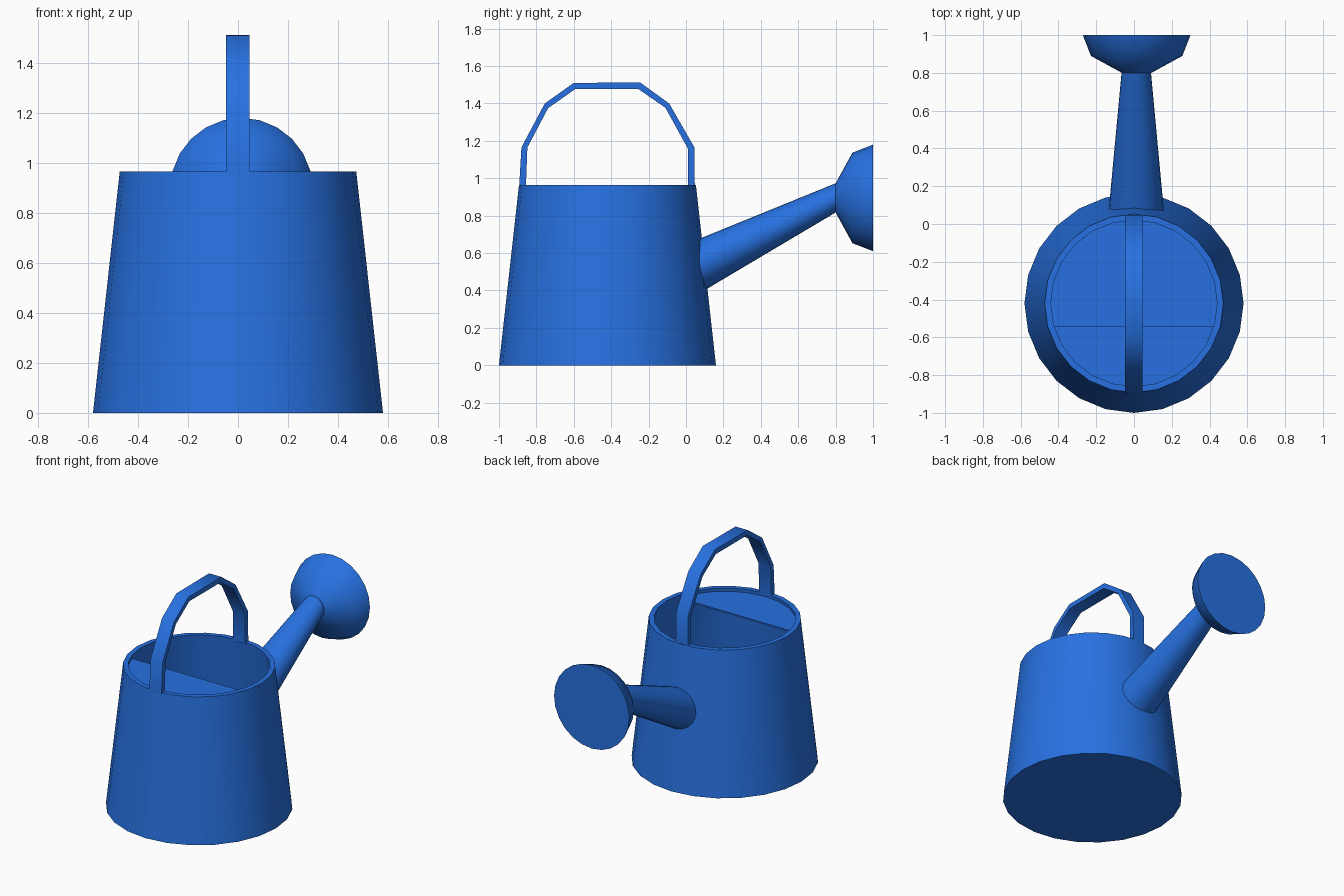
import bpy, bmesh, math
from mathutils import Vector

if "Cube" in bpy.data.objects:
    bpy.data.objects.remove(bpy.data.objects["Cube"])

blue = bpy.data.materials.new("blue_paint")
blue.diffuse_color = (0.02, 0.165, 0.75, 1)
blue.use_nodes = True
blue.node_tree.nodes["Principled BSDF"].inputs["Base Color"].default_value = blue.diffuse_color
BODY_Y = -0.42
SIDES = 24


def finish(bm, name, angle=40):
    bmesh.ops.recalc_face_normals(bm, faces=bm.faces)
    mesh = bpy.data.meshes.new(name)
    bm.to_mesh(mesh)
    bm.free()
    mesh.materials.append(blue)
    obj = bpy.data.objects.new(name, mesh)
    bpy.context.collection.objects.link(obj)
    bpy.ops.object.select_all(action='DESELECT')
    obj.select_set(True)
    bpy.context.view_layer.objects.active = obj
    bpy.ops.object.shade_smooth_by_angle(angle=math.radians(angle))
    return obj


def loft(name, rings, close=(True, True), angle=40):
    """Bridge rings of points; optionally cap the first and last."""
    bm = bmesh.new()
    loops = [[bm.verts.new(p) for p in ring] for ring in rings]
    n = len(loops[0])
    for a, b in zip(loops, loops[1:]):
        for i in range(n):
            j = (i + 1) % n
            bm.faces.new((a[i], a[j], b[j], b[i]))
    if close[0]:
        bm.faces.new(loops[0])
    if close[1]:
        bm.faces.new(loops[-1])
    return finish(bm, name, angle)


def circle(center, r, u, v, n=SIDES):
    c, u, v = Vector(center), Vector(u), Vector(v)
    return [c + r * (math.cos(t) * u + math.sin(t) * v)
            for t in (2 * math.pi * i / n for i in range(n))]


X, Y, Z = (1, 0, 0), (0, 1, 0), (0, 0, 1)

# Hollow tapered body: outside wall, rim, inside wall, floor
body_profile = [(0.58, 0), (0.473, 0.965), (0.44, 0.965), (0.545, 0.03)]
loft("body", [circle((0, BODY_Y, z), r, X, Y) for r, z in body_profile])

# Half cover over the front part of the opening
a0 = math.asin(0.12 / 0.44)
arc = [math.pi + a0 + (math.pi - 2 * a0) * i / 14 for i in range(15)]
loft("half_cover", [[(0.443 * math.cos(t), BODY_Y + 0.443 * math.sin(t), z)
                     for t in arc] for z in (0.932, 0.942)])

# Tapered spout, starting just inside the body wall
spout_rings = [(0.06, 0.525, 0.147), (0.80, 0.895, 0.078)]
loft("spout", [circle((0.012, y, z), r, X, Z) for y, z, r in spout_rings],
     close=(False, False))

# Flared sprinkler rose
rose_rings = [(0.80, 0.078), (0.89, 0.242), (1.0, 0.285)]
loft("rose", [circle((0.014, y, 0.895), r, X, Z) for y, r in rose_rings],
     close=(False, True), angle=50)

# Faceted strap handle: (outer y, outer z, inner y, inner z)
handle_path = [
    (-0.892, 0.955, -0.856, 0.955), (-0.880, 1.165, -0.848, 1.165),
    (-0.755, 1.400, -0.737, 1.375), (-0.600, 1.510, -0.592, 1.477),
    (-0.245, 1.512, -0.255, 1.477), (-0.090, 1.400, -0.110, 1.377),
    (0.045, 1.165, 0.012, 1.155), (0.047, 0.955, 0.012, 0.955)]
loft("handle", [[(-0.047, oy, oz), (0.045, oy, oz), (0.045, iy, iz), (-0.047, iy, iz)]
                for oy, oz, iy, iz in handle_path])
